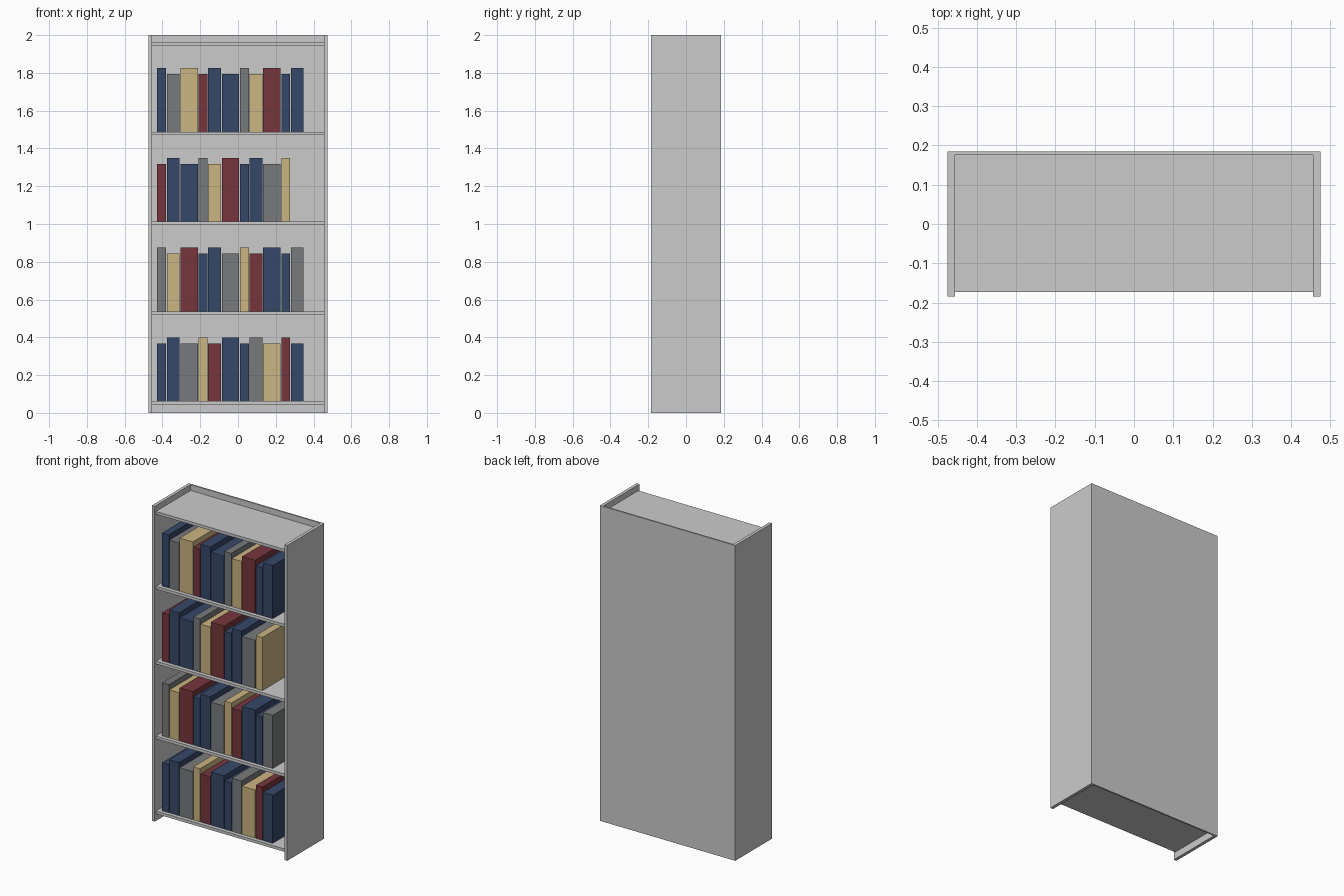
import bpy, bmesh

if "Cube" in bpy.data.objects:
    bpy.data.objects.remove(bpy.data.objects["Cube"])

W, D, H = 0.475, 0.185, 2.0      # half width, half depth, height
SIDE, BACK = 0.02, 0.01          # panel thicknesses
SHELF_T, SHELF_Z, PITCH = 0.018, 0.063, 0.475


def finish(name, bm, mat=None):
    bmesh.ops.recalc_face_normals(bm, faces=bm.faces)
    me = bpy.data.meshes.new(name)
    bm.to_mesh(me)
    bm.free()
    ob = bpy.data.objects.new(name, me)
    bpy.context.collection.objects.link(ob)
    if mat:
        me.materials.append(mat)
    return ob


def box(name, lo, hi, mat=None):
    bm = bmesh.new()
    bmesh.ops.create_cube(bm, size=1)
    for v in bm.verts:
        v.co = [(a + b) / 2 + c * (b - a) for a, b, c in zip(lo, hi, v.co)]
    return finish(name, bm, mat)


def material(name, rgb):
    m = bpy.data.materials.new(name)
    m.diffuse_color = (*rgb, 1)
    m.use_nodes = True
    m.node_tree.nodes["Principled BSDF"].inputs["Base Color"].default_value = m.diffuse_color
    return m


# Carcass: two sides and the back as one U-shaped profile
xi, yi = W - SIDE, D - BACK
profile = [(-W, -D), (-xi, -D), (-xi, yi), (xi, yi), (xi, -D), (W, -D), (W, D), (-W, D)]
bm = bmesh.new()
face = bm.faces.new([bm.verts.new((x, y, 0)) for x, y in profile])
ext = bmesh.ops.extrude_face_region(bm, geom=[face], use_keep_orig=True)
for v in ext["geom"]:
    if isinstance(v, bmesh.types.BMVert):
        v.co.z = H
finish("bookcase_carcass", bm)

# Shelf boards, including the bottom and top boards
for r in range(5):
    z = SHELF_Z + r * PITCH
    box(f"shelf_{r}", (-xi, -0.173, z - SHELF_T), (xi, yi, z))

# Books: widths, heights and colours repeat in cycles
blue = material("book_blue", (0.037, 0.065, 0.14))
grey = material("book_grey", (0.19, 0.195, 0.2))
tan = material("book_tan", (0.6, 0.46, 0.22))
red = material("book_red", (0.18, 0.037, 0.047))
colours = [blue, blue, grey, tan, red]
widths = [0.047, 0.068, 0.092]
heights = [0.305, 0.337]

for r, count in enumerate([11, 11, 10, 11]):
    x, z = -0.428, SHELF_Z + r * PITCH
    for i in range(count):
        w = widths[i % 3]
        box(f"book_{r}_{i}", (x, -0.149, z), (x + w, 0.11, z + heights[(r + i) % 2]),
            colours[(i + 2 * r) % 5])
        x += w + 0.004
